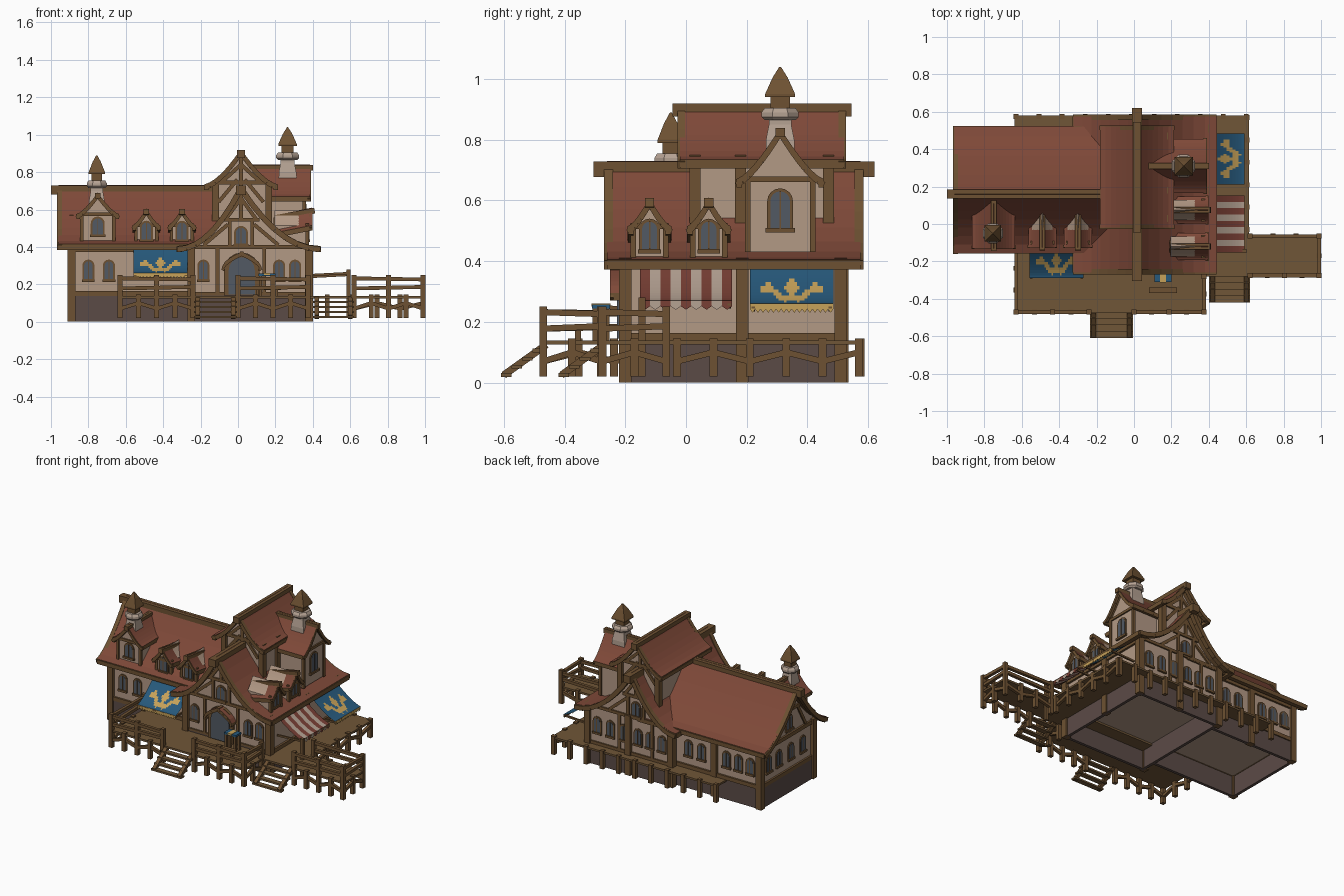
import bpy, math
from mathutils import Matrix, Vector

if "Cube" in bpy.data.objects:
    bpy.data.objects.remove(bpy.data.objects["Cube"])

def mat(name, r, g, b):
    m = bpy.data.materials.new(name)
    m.diffuse_color = (r, g, b, 1)
    m.use_nodes = True
    m.node_tree.nodes["Principled BSDF"].inputs["Base Color"].default_value = m.diffuse_color
    return m
ROOF = mat("roof_tile", .21, .066, .04)
WOOD = mat("timber", .155, .083, .032)
DECK = mat("deck_planks", .16, .092, .038)
WALL = mat("plaster", .45, .32, .235)
STONE = mat("foundation_stone", .105, .07, .062)
BLUE = mat("blue_cloth", .02, .1, .2)
GOLD = mat("gold_trim", .57, .36, .1)
RED = mat("red_cloth", .19, .05, .035)
GLASS = mat("window_glass", .085, .1, .125)
PALE = mat("pale_stone", .46, .36, .29)

def frame(x, y, deg):
    """Local x runs right along a wall, local -y points outward."""
    return Matrix.Translation((x, y, 0)) @ Matrix.Rotation(math.radians(deg), 4, 'Z')
I = Matrix()

def make(name, verts, faces, mats, idx=None, M=I):
    me = bpy.data.meshes.new(name)
    me.from_pydata([M @ Vector(v) for v in verts], [], faces)
    for m in mats:
        me.materials.append(m)
    if idx:
        me.polygons.foreach_set("material_index", idx)
    ob = bpy.data.objects.new(name, me)
    bpy.context.collection.objects.link(ob)
    return ob

CUBE = [(0, 2, 3, 1), (4, 5, 7, 6), (0, 1, 5, 4), (2, 6, 7, 3), (0, 4, 6, 2), (1, 3, 7, 5)]
def boxes(name, m, items, M=I):
    V, F = [], []
    for x0, x1, y0, y1, z0, z1 in items:
        F += [[i + len(V) for i in f] for f in CUBE]
        V += [(x, y, z) for z in (z0, z1) for y in (y0, y1) for x in (x0, x1)]
    make(name, V, F, [m], M=M)

def bars(name, m, segs, w, M=I):
    V, F = [], []
    for p, q in segs:
        p, q = Vector(p), Vector(q)
        R = (q - p).to_track_quat('Z', 'Y')
        F += [[i + len(V) for i in f] for f in CUBE]
        V += [e + R @ Vector((x, y, 0)) for e in (p, q) for y in (-w/2, w/2) for x in (-w/2, w/2)]
    make(name, V, F, [m], M=M)

def prism(name, m, polys, y0, y1, M):
    V, F = [], []
    for poly in polys:
        n, b = len(poly), len(V)
        V += [(u, y0, z) for u, z in poly] + [(u, y1, z) for u, z in poly]
        F += [list(range(b, b + n)), list(range(b + 2*n - 1, b + n - 1, -1))]
        F += [(b + i, b + n + i, b + n + (i+1) % n, b + (i+1) % n) for i in range(n)]
    make(name, V, F, [m], M=M)

def roof(name, M, wl, wr, zt, ze, p, L, tilt=0, bw=.022, ext=.015, th=.018):
    """Curved two-sided roof with bargeboards, ridge beam and eave trim."""
    z = lambda t: ze + (zt - ze) * (1 - t) ** p
    pts = [(-wl*i/7, z(i/7)) for i in range(7, 0, -1)] + [(wr*i/7, z(i/7)) for i in range(8)]
    n = len(pts)
    V = [(u, y, h - d - tilt*y) for d in (0, th) for y in (0, L) for u, h in pts]
    F, idx = [], []
    for i in range(n - 1):
        F += [(i, i+1, n+i+1, n+i), (2*n+i, 3*n+i, 3*n+i+1, 2*n+i+1),
              (i, 2*n+i, 2*n+i+1, i+1), (n+i, n+i+1, 3*n+i+1, 3*n+i)]
        idx += [0, 1, 1, 1]
    F += [(0, n, 3*n, 2*n), (n-1, 3*n-1, 4*n-1, 2*n-1)]
    make(name, V, F, [ROOF, WOOD], idx + [1, 1], M)
    segs = [((a[0], y, a[1]-th-tilt*y), (b[0], y, b[1]-th-tilt*y))
            for y in (.005, L - .005) for a, b in zip(pts, pts[1:])]
    segs += [((u, 0, ze-th), (u, L, ze-th-tilt*L)) for u in (-wl+.01, wr-.01)]
    bars(name + "_bargeboards", WOOD, segs, bw, M)
    r = bw * .9
    bars(name + "_ridge_beam", WOOD, [((0, -ext, zt-r), (0, L+(ext if not tilt else 0), zt-r-tilt*L))], bw*1.7, M)
    return z

def gable(name, M, wl, wr, zt, ze, p, L, over, al, ar, zb, both=False, **k):
    """Roof plus the solid plaster body beneath it."""
    z = roof(name + "_roof", M, wl, wr, zt, ze, p, L, **k)
    poly = [(-al, zb), (ar, zb)] + [(ar*i/6, z(ar*i/6/wr) - .014) for i in range(6, -1, -1)]
    poly += [(-al*i/6, z(al*i/6/wl) - .014) for i in range(1, 7)]
    prism(name + "_walls", WALL, [poly], over, L - over if both else L, M)

def arch(u, zc, w, h):
    s = zc + h/2 - w/2
    return [(u - w/2, zc - h/2), (u + w/2, zc - h/2)] + \
           [(u + w/2*math.cos(a*math.pi/8), s + w/2*math.sin(a*math.pi/8)) for a in range(9)]

def windows(name, M, items):
    prism(name + "_frames", WOOD, [arch(u, z, w+.02, h+.02) for u, z, w, h in items], .001, -.007, M)
    prism(name + "_glass", GLASS, [arch(*i) for i in items], -.007, -.009, M)
    bars(name + "_sills", WOOD, [((u-w*.75, -.008, z-h/2-.008), (u+w*.75, -.008, z-h/2-.008)) for u, z, w, h in items], .014, M)
    bars(name + "_mullions", WOOD, [((u, -.01, z-h/2), (u, -.01, z+h/2)) for u, z, w, h in items], .005, M)

def dormer(name, M, hw, zb, ze, zt, L, win, over=.025, tilt=0, p=1.4):
    a = hw * .74
    gable(name, M, hw, hw, zt, ze, p, L, over, a, a, zb, tilt=tilt, bw=.018)
    windows(name + "_window", M @ Matrix.Translation((0, over, 0)), [win])
    bars(name + "_posts", WOOD, [((s*a, over, zb), (s*a, over, ze+.01)) for s in (-1, 1)]
         + [((-a, over, ze), (a, over, ze))], .018, M)

# Foundations, hollow underneath
def ring(x0, x1, y0, y1, t=.02):
    return [(x0, x1, y0, y0+t, 0, .145), (x0, x1, y1-t, y1, 0, .145),
            (x0, x0+t, y0, y1, 0, .145), (x1-t, x1, y0, y1, 0, .145)]
boxes("foundation", STONE, ring(-.25, .39, -.21, .52) + ring(-.9, -.23, -.11, .475))

# Main bodies
gable("hall", frame(.016, -.26, 0), .34, .424, .73, .405, 2, .835, .06, .26, .365, .14, True, bw=.03, ext=.045)
gable("upper_storey", frame(.016, -.02, 0), .195, .195, .92, .735, 1.5, .54, .05, .135, .15, .42, True, bw=.025, ext=.025)
gable("wing", frame(-.96, .16, -90), .36, .315, .73, .415, 1.5, .96, .07, .31, .26, .14, bw=.028, ext=.04)

# Dormers
dormer("side_tower", frame(.385, .31, 90), .145, .43, .67, .84, .38, (0, .57, .065, .12), .03)
dormer("large_dormer", frame(-.75, -.13, 0), .115, .4, .575, .69, .24, (0, .51, .055, .085))
for i, x in enumerate((-.49, -.3)):
    dormer("small_dormer_%d" % i, frame(x, -.125, 0), .075, .4, .515, .605, .19, (0, .485, .05, .09), tilt=.15)
for i, y in enumerate((-.12, .075)):
    dormer("side_dormer_%d" % i, frame(.395, y, 90), .072, .4, .515, .61, .2, (0, .485, .05, .09), tilt=.2)

# Corner posts and wall beams
posts = [(-.89, -.1), (-.89, .465), (-.55, .468), (-.25, -.2), (.38, -.2), (.38, .51), (-.25, .51), (.38, .185), (.07, .515)]
bars("wall_posts", WOOD, [((x, y, 0), (x, y, .41)) for x, y in posts], .042)
bars("wall_beams", WOOD, [((-.9, -.1, z), (-.25, -.1, z)) for z in (.15, .385)]
     + [((-.9, .47, z), (-.25, .47, z)) for z in (.15, .385)]
     + [((-.89, -.1, z), (-.89, .47, z)) for z in (.15, .39)]
     + [((.382, -.2, z), (.382, .515, z)) for z in (.15, .385)], .026)
bars("upper_posts", WOOD, [((x, y, .43), (x, y, .75)) for x in (-.12, .165) for y in (.03, .18, .47)], .036)

# Half timbering of the hall gables
for nm, M, s in (("front", frame(.016, -.2, 0), 1), ("back", frame(.016, .515, 180), -1)):
    seg = [((-.26*s, .4), (.36*s, .4)), ((-.26*s, .15), (.36*s, .15)), ((-.1, .545), (.1, .545)), ((0, .54), (0, .71))]
    for k in (-1, 1):
        seg += [((k*.06, .4), (k*.06, .55)), ((k*.2, .41), (k*.07, .52)), ((k*.08, .55), (0, .66)), ((k*.125, .15), (k*.125, .4))]
    bars(nm + "_gable_timbers", WOOD, [((a[0], 0, a[1]), (b[0], 0, b[1])) for a, b in seg], .02, M)
    windows(nm + "_gable_window", M, [(0, .46, .055, .085)])
for nm, M in (("front", frame(.016, .03, 0)), ("back", frame(.016, .47, 180))):
    seg = [((-.14, .745), (.14, .745)), ((0, .72), (0, .9))]
    for k in (-1, 1):
        seg += [((k*.12, .64), (k*.02, .76)), ((k*.1, .75), (0, .84))]
    bars(nm + "_upper_timbers", WOOD, [((a[0], 0, a[1]), (b[0], 0, b[1])) for a, b in seg], .02, M)
M = frame(-.89, .16, -90)
bars("wing_end_timbers", WOOD, [((0, 0, .58), (0, 0, .71)), ((-.12, 0, .56), (.12, 0, .56))]
     + [((k*.18, 0, .4), (k*.09, 0, .56)) for k in (-1, 1)], .02, M)

# Windows
windows("wing_front_windows", frame(0, -.1, 0), [(x, .275, .045, .095) for x in (-.8, -.69)])
windows("hall_front_windows", frame(0, -.2, 0), [(x, .275, .045, .095) for x in (-.185, .22, .305)])
windows("hall_back_windows", frame(0, .515, 180), [(x, .275, .045, .095) for x in (-.31, -.21, -.11, 0, .09, .18)])
windows("wing_back_windows", frame(0, .47, 180), [(x, .275, .045, .095) for x in (.35, .45, .64, .73, .82)])
windows("wing_end_windows", M, [(x, .275, .045, .095) for x in (-.22, -.11, .02, .15)] + [(0, .48, .055, .09)])

# Door and hood
D = frame(.02, -.2, 0)
prism("door_surround", WOOD, [arch(0, .255, .19, .23)], .01, -.02, D)
prism("door", GLASS, [arch(0, .245, .14, .2)], -.02, -.028, D)
roof("door_hood", frame(.02, -.25, 0), .105, .105, .375, .295, .6, .055, bw=.012, ext=0)

# Chimneys
def chimney(name, x, y, z, s):
    def lathe(nm, m, prof, n=4):
        V = [(x + r*math.cos((k+.5)*2*math.pi/n), y + r*math.sin((k+.5)*2*math.pi/n), h) for r, h in prof for k in range(n)]
        F = [(j*n+k, j*n+(k+1) % n, (j+1)*n+(k+1) % n, (j+1)*n+k) for j in range(len(prof)-1) for k in range(n)]
        make(name + nm, V, F + [list(range(n))[::-1], list(range(len(V)-n, len(V)))], [m])
    lathe("_shaft", PALE, [(.068*s, z-.32), (.066*s, z-.24), (.052*s, z-.19), (.052*s, z-.17)])
    lathe("_collar", PALE, [(.055*s, z-.175), (.066*s, z-.165), (.066*s, z-.15), (.055*s, z-.135)], 8)
    lathe("_vent", WOOD, [(.045*s, z-.14), (.045*s, z-.09)])
    lathe("_cap", WOOD, [(.07*s, z-.1), (.07*s, z-.09), (.035*s, z-.035), (.004, z)])
chimney("tower_chimney", .265, .31, 1.04, 1)
chimney("wing_chimney", -.755, -.05, .89, .88)

# Decks
boxes("deck", DECK, [(-.64, .38, -.475, -.1, .125, .138), (.36, .615, -.14, .58, .125, .138),
                     (.37, 1, -.28, -.06, .125, .138), (-.64, .4, .46, .58, .125, .138)])
deck_edges = [((-.63, -.47), (-.24, -.47), 5), ((0, -.47), (.375, -.47), 5), ((-.63, -.47), (-.63, -.12), 4), ((.375, -.47), (.375, -.28), 3),
              ((.62, -.275), (.99, -.275), 5), ((.99, -.275), (.99, -.065), 3), ((.62, -.065), (.99, -.065), 4),
              ((.605, -.03), (.605, .57), 6), ((-.63, .575), (.6, .575), 11)]
low, brace = [], []
for k, ((x0, y0), (x1, y1), n) in enumerate(deck_edges):
    P = [(x0 + (x1-x0)*i/(n-1), y0 + (y1-y0)*i/(n-1)) for i in range(n)]
    low += [((x, y, .02), (x, y, .145)) for x, y in P]
    if k < 8:
        brace += [((*a, .07 + .03*(i % 2)), (*b, .1 - .03*(i % 2))) for i, (a, b) in enumerate(zip(P, P[1:]))]
bars("deck_posts", WOOD, low, .026)
bars("deck_braces", WOOD, brace, .02)

# Railings
rp, rr = [], []
for (x0, y0), (x1, y1), n in deck_edges[:7]:
    n = max(2, n - 2)
    P = [(x0 + (x1-x0)*i/(n-1), y0 + (y1-y0)*i/(n-1)) for i in range(n)]
    rp += [((x, y, .13), (x, y, .25)) for x, y in P]
    rr += [((x0, y0, z), (x1, y1, z + d)) for z, d in ((.178, .008), (.232, -.006))]
bars("railing_posts", WOOD, rp, .026)
bars("railing_rails", WOOD, rr, .02)

# Stairs
for nm, x0, x1, y in (("front", -.235, -.005, -.47), ("side", .4, .62, -.28)):
    boxes(nm + "_stair_treads", DECK, [(x0, x1, y-.035*i-.035, y-.035*i, .1-.027*i, .112-.027*i) for i in range(4)])
    bars(nm + "_stair_stringers", WOOD, [((x, y+.01, .125), (x, y-.13, .025)) for x in (x0+.02, x1-.02)], .024)

# Awnings
def awning(name, M, hw, depth, z0, z1, nu, rule, mats):
    m = 12
    V, F, idx = [], [], []
    for j in range(m + 2):
        t = min(j/m, 1)
        for i in range(nu + 1):
            drop = (.018 + .012*(i % 2)) if j > m else 0
            V.append((hw*(2*i/nu - 1), -depth*t, z1 + (z0-z1)*(1-t)**1.4 - drop))
    for j in range(m + 1):
        for i in range(nu):
            a = j*(nu+1) + i
            F.append((a, a+nu+1, a+nu+2, a+1))
            idx.append(rule(2*(i+.5)/nu - 1, (j+.5)/m))
    make(name, V, F, mats, idx, M)
    bars(name + "_rods", WOOD, [((-hw, -depth+.006, z1-.008), (hw, -depth+.006, z1-.008))]
         + [((s*(hw-.01), 0, z1-.02), (s*(hw-.01), -depth, z1-.01)) for s in (-1, 1)], .012, M)

def leaf(u, t):
    a = abs(u)
    scroll = a < .72 and abs(t - .62 - .16*math.sin(a*7 + .6)) < .1
    return int(t > 1 or scroll or a*4 + abs(t - .48)*2.6 < .75)
awning("front_blue_awning", frame(-.415, -.115, 0), .145, .175, .385, .26, 32, leaf, [BLUE, GOLD])
awning("side_blue_awning", frame(.4, .348, 90), .137, .19, .385, .26, 32, leaf, [BLUE, GOLD])
awning("striped_awning", frame(.4, 0, 90), .152, .19, .385, .27, 18,
       lambda u, t: int((u+1)/2*9) % 2, [RED, PALE])
bars("awning_posts", WOOD, [((.59, -.145, .02), (.59, -.145, .28))], .022)

# Small cloth-covered table and bench on the deck
boxes("table_cloth", BLUE, [(.11, .2, -.31, -.25, .245, .258)])
boxes("table_runner", GOLD, [(.14, .17, -.312, -.248, .25, .26)])
bars("table_legs", WOOD, [((x, y, .138), (x, y, .246)) for x in (.12, .19) for y in (-.3, -.26)], .016)
boxes("bench", WOOD, [(.08, .23, -.37, -.34, .17, .182), (.095, .11, -.365, -.345, .138, .17), (.2, .215, -.365, -.345, .138, .17)])
